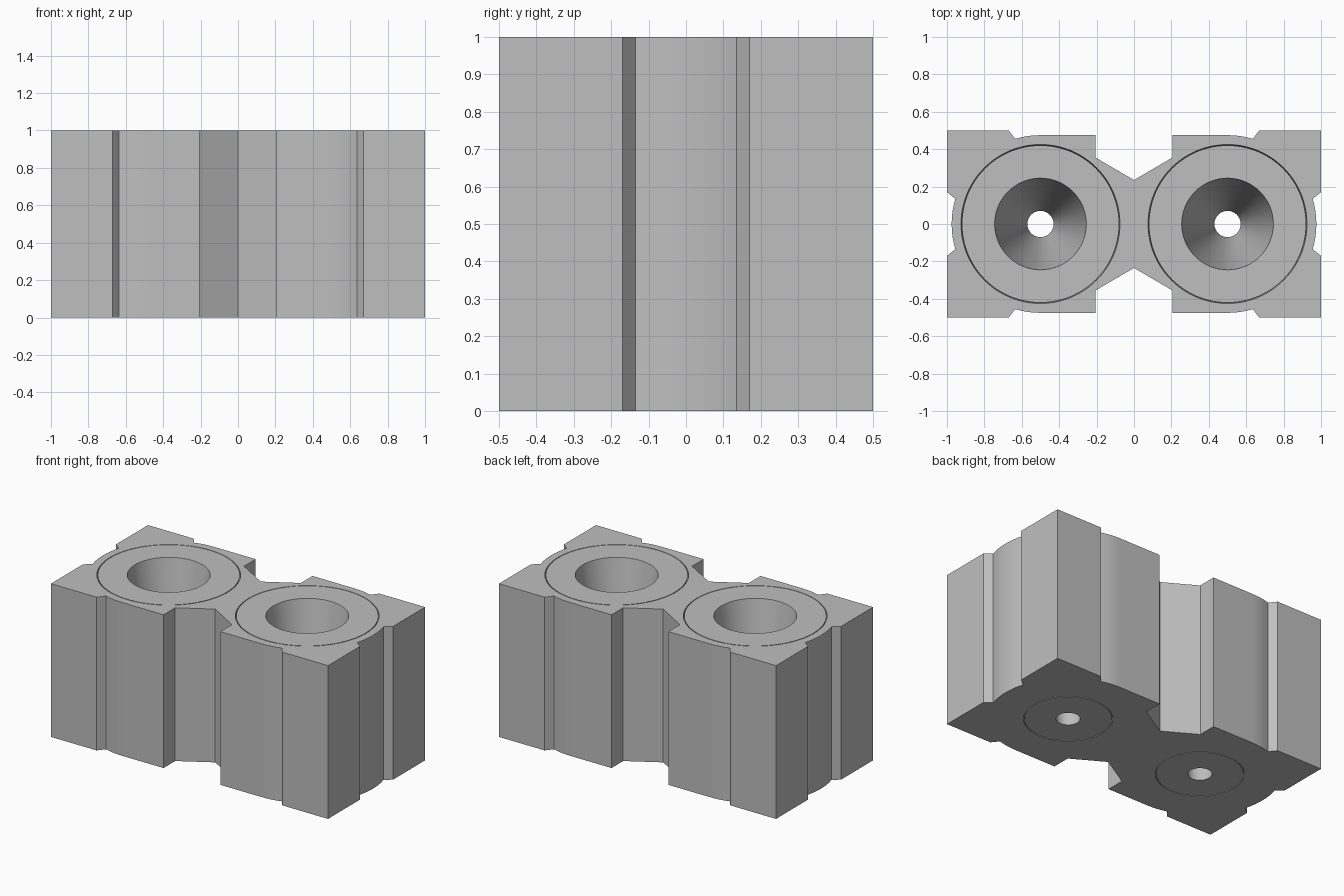
import bpy, bmesh
from math import sin, cos, pi, radians

cube = bpy.data.objects.get("Cube")
if cube:
    bpy.data.objects.remove(cube, do_unlink=True)

HEIGHT = 1.0
SEGMENTS = 96

grey = bpy.data.materials.new("plain_grey")
grey.use_nodes = True
colour = (0.52, 0.52, 0.52, 1)
grey.diffuse_color = colour
grey.node_tree.nodes["Principled BSDF"].inputs["Base Color"].default_value = colour


def make_object(name, bm):
    bmesh.ops.recalc_face_normals(bm, faces=bm.faces)
    mesh = bpy.data.meshes.new(name)
    bm.to_mesh(mesh)
    bm.free()
    mesh.materials.append(grey)
    obj = bpy.data.objects.new(name, mesh)
    bpy.context.collection.objects.link(obj)
    return obj


def smooth(obj):
    bpy.ops.object.select_all(action="DESELECT")
    obj.select_set(True)
    bpy.context.view_layer.objects.active = obj
    bpy.ops.object.shade_smooth_by_angle(angle=radians(20))


def lathe(name, x, profile):
    """Revolve a closed (radius, z) profile about a vertical axis at x."""
    bm = bmesh.new()
    rings = [[bm.verts.new((x + r * cos(2 * pi * i / SEGMENTS),
                            r * sin(2 * pi * i / SEGMENTS), z))
              for i in range(SEGMENTS)] for r, z in profile]
    for a, b in zip(rings, rings[1:] + rings[:1]):
        for i in range(SEGMENTS):
            j = (i + 1) % SEGMENTS
            bm.faces.new((a[i], a[j], b[j], b[i]))
    return make_object(name, bm)


def cone_cutter(name, x, bottom, top):
    """Solid cone reaching a little past both ends of the block."""
    extra = 0.05
    slope = (top - bottom) * extra
    bm = bmesh.new()
    bmesh.ops.create_cone(bm, cap_ends=True, segments=SEGMENTS,
                          radius1=bottom - slope, radius2=top + slope,
                          depth=HEIGHT + 2 * extra)
    bmesh.ops.translate(bm, verts=bm.verts, vec=(x, 0, HEIGHT / 2))
    obj = make_object(name, bm)
    obj.hide_render = True
    return obj


# Outline of one quarter of the block, from the waist round to the end
R = 0.475
arc_top = [(0.5 + R * cos(radians(a)), R * sin(radians(a)))
           for a in (90, 86, 82, 78, 73.5)]
arc_end = [(0.5 + R * cos(radians(a)), R * sin(radians(a)))
           for a in (16.5, 12, 8, 4, 0)]
quarter = ([(0, 0.235), (0.205, 0.355), (0.205, R)] + arc_top
           + [(0.67, 0.5), (1, 0.5), (1, 0.17)] + arc_end)

# Mirror the quarter to a full outline
half = quarter + [(x, -y) for x, y in reversed(quarter[:-1])]
outline = half + [(-x, y) for x, y in reversed(half[1:-1])]

# Block body
bm = bmesh.new()
base = bm.faces.new([bm.verts.new((x, y, 0)) for x, y in outline])
raised = bmesh.ops.extrude_face_region(bm, geom=[base], use_keep_orig=True)
bmesh.ops.translate(bm, vec=(0, 0, HEIGHT),
                    verts=[v for v in raised["geom"]
                           if isinstance(v, bmesh.types.BMVert)])
block = make_object("block", bm)

# Tapered sockets, each holding a funnel insert with a hairline gap
for side, x in (("left", 0.5), ("right", -0.5)):
    cutter = cone_cutter(side + "_socket_cutter", x, 0.259, 0.425)
    mod = block.modifiers.new(side + "_socket", "BOOLEAN")
    mod.operation = "DIFFERENCE"
    mod.solver = "EXACT"
    mod.object = cutter
    bpy.context.view_layer.objects.active = block
    bpy.ops.object.modifier_apply(modifier=mod.name)
    bpy.data.objects.remove(cutter, do_unlink=True)
    smooth(lathe(side + "_funnel_insert", x,
                 [(0.07, 0), (0.254, 0), (0.42, HEIGHT), (0.245, HEIGHT)]))
smooth(block)
